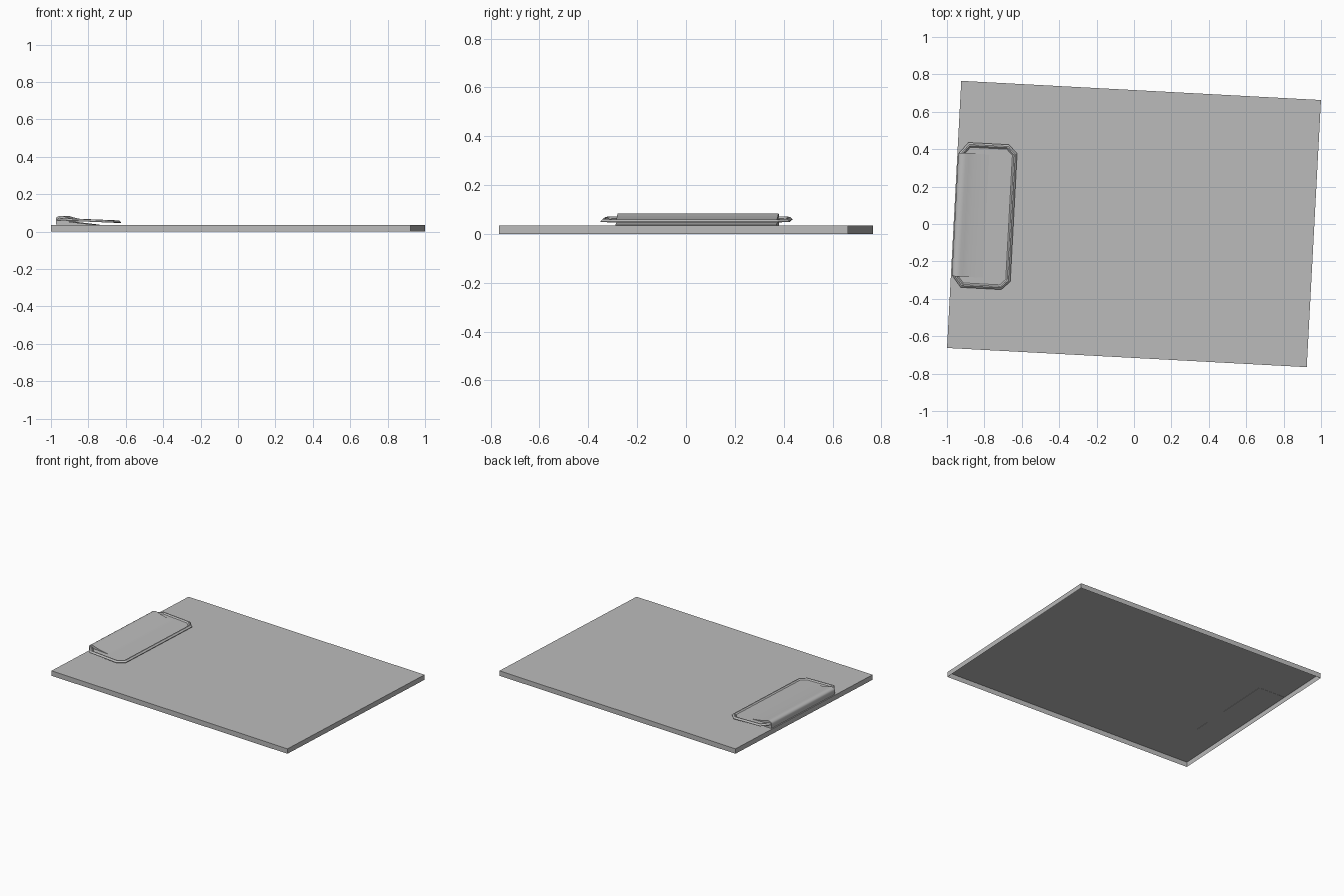
import bpy, bmesh, math
from mathutils import Matrix, Vector

cube = bpy.data.objects.get("Cube")
if cube:
    bpy.data.objects.remove(cube, do_unlink=True)

grey = bpy.data.materials.new("light_grey")
grey.use_nodes = True
COLOUR = (0.5, 0.5, 0.5, 1)
grey.diffuse_color = COLOUR
grey.node_tree.nodes["Principled BSDF"].inputs["Base Color"].default_value = COLOUR

TURN = Matrix.Rotation(math.radians(-3.05), 4, 'Z')
BOARD_TOP = 0.035


def finish(name, bm, smooth=False):
    """Turn a bmesh into a named object, lying slightly askew on the table."""
    bm.transform(TURN)
    mesh = bpy.data.meshes.new(name)
    bm.to_mesh(mesh)
    bm.free()
    mesh.materials.append(grey)
    obj = bpy.data.objects.new(name, mesh)
    bpy.context.collection.objects.link(obj)
    if smooth:
        bpy.ops.object.select_all(action='DESELECT')
        obj.select_set(True)
        bpy.context.view_layer.objects.active = obj
        bpy.ops.object.shade_smooth_by_angle(angle=math.radians(35))
    return obj


# Board: shallow tray, open underneath
bm = bmesh.new()
bmesh.ops.create_cube(bm, size=1)
bmesh.ops.scale(bm, vec=(1.926, 1.43, BOARD_TOP), verts=bm.verts)
bmesh.ops.translate(bm, vec=(0, 0, BOARD_TOP / 2), verts=bm.verts)
bottom = [f for f in bm.faces if f.normal.z < -0.5]
bmesh.ops.delete(bm, geom=bottom, context='FACES')
finish("board", bm)

# Clip plate: chamfered outline with a raised bead, tilted down to the paper
half = [(-0.952, 0.332), (-0.907, 0.388), (-0.69, 0.388), (-0.644, 0.343)]
outline = [(x, -y) for x, y in half] + [(x, y) for x, y in reversed(half)]
bm = bmesh.new()
base = bm.faces.new([bm.verts.new((x, y, 0)) for x, y in outline])
base.normal_update()
raised = bmesh.ops.extrude_face_region(bm, geom=[base], use_keep_orig=True)["geom"]
top = next(g for g in raised if isinstance(g, bmesh.types.BMFace))
bmesh.ops.translate(bm, vec=(0, 0, 0.003), verts=top.verts)
for inset, rise in ((0.010, 0.009), (0.007, 0), (0.008, -0.008)):
    bm.normal_update()
    bmesh.ops.inset_region(bm, faces=[top], thickness=inset, use_even_offset=True)
    bmesh.ops.translate(bm, vec=(0, 0, rise), verts=top.verts)
for v in bm.verts:
    v.co.z += 0.047 - 0.0425 * (v.co.x + 0.644)
bmesh.ops.recalc_face_normals(bm, faces=bm.faces)
finish("clip_plate", bm)

# Clip spring: rolled spine, upper leaf fading into the plate, lower jaw wedge
profile = [(-0.955, 0.034), (-0.958, 0.068), (-0.953, 0.077), (-0.943, 0.082),
           (-0.930, 0.084), (-0.917, 0.082), (-0.900, 0.076), (-0.875, 0.070),
           (-0.840, 0.064), (-0.790, 0.057), (-0.900, 0.054), (-0.760, 0.037),
           (-0.760, 0.034)]
bm = bmesh.new()
side = bm.faces.new([bm.verts.new((x, -0.33, z)) for x, z in profile])
swept = bmesh.ops.extrude_face_region(bm, geom=[side], use_keep_orig=True)["geom"]
bmesh.ops.translate(bm, vec=Vector((0, 0.66, 0)),
                    verts=[g for g in swept if isinstance(g, bmesh.types.BMVert)])
bmesh.ops.recalc_face_normals(bm, faces=bm.faces)
finish("clip_spring", bm, smooth=True)
